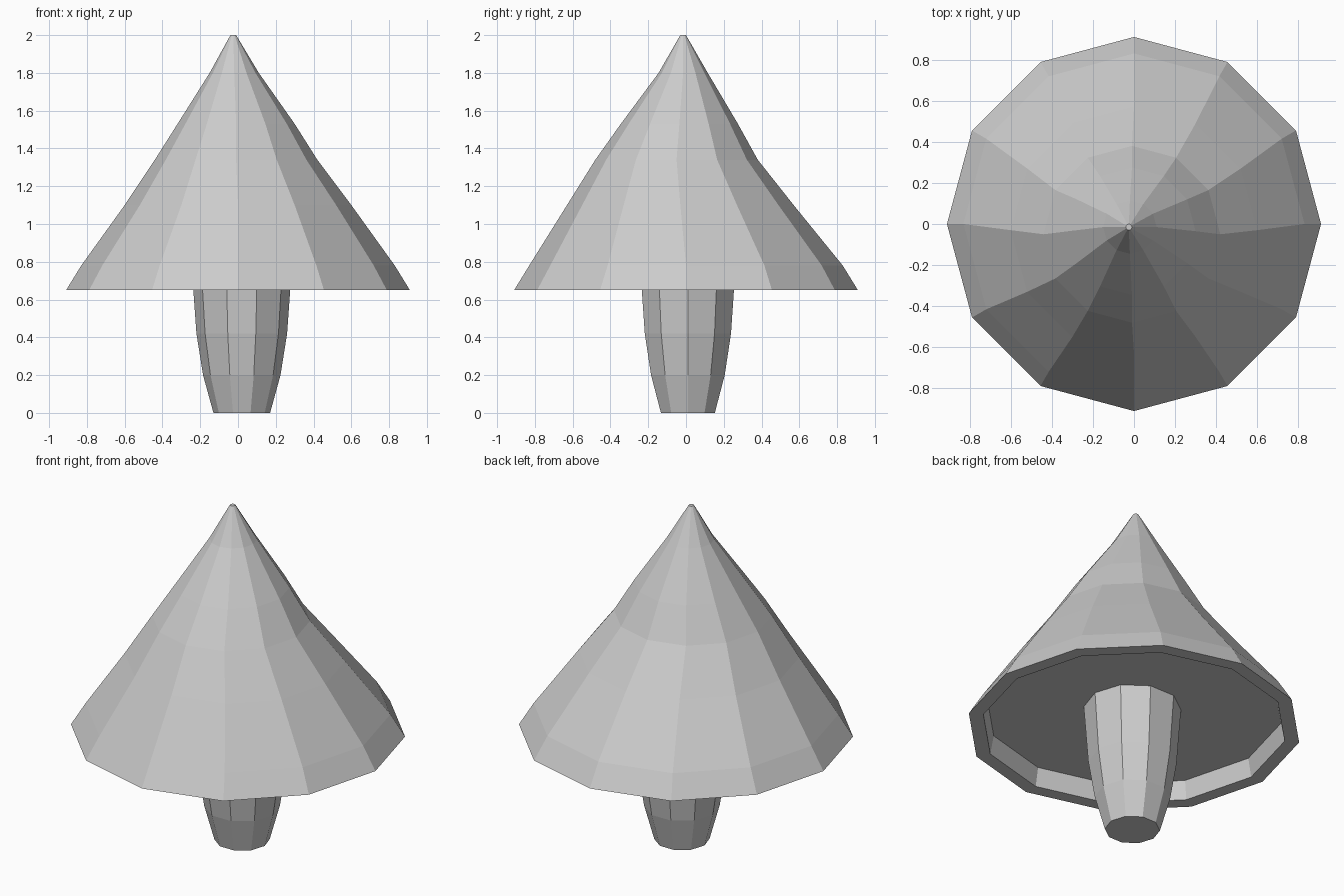
import bpy, bmesh, math

cube = bpy.data.objects.get("Cube")
if cube:
    bpy.data.objects.remove(cube, do_unlink=True)

grey = bpy.data.materials.new("plain grey")
grey.use_nodes = True
colour = (0.6, 0.6, 0.6, 1)
grey.diffuse_color = colour
grey.node_tree.nodes["Principled BSDF"].inputs["Base Color"].default_value = colour


def loft(name, sides, rings):
    """Flat-faced loft through rings of (height, radius, centre x, centre y)."""
    bm = bmesh.new()
    loops = []
    for z, r, cx, cy in rings:
        angles = [math.tau * i / sides for i in range(sides)]
        loops.append([bm.verts.new((cx + r * math.cos(a), cy + r * math.sin(a), z))
                      for a in angles])
    for low, high in zip(loops, loops[1:]):
        for i in range(sides):
            j = (i + 1) % sides
            bm.faces.new((low[i], low[j], high[j], high[i]))
    bm.faces.new(loops[0][::-1])
    bm.faces.new(loops[-1])
    bmesh.ops.recalc_face_normals(bm, faces=bm.faces)
    mesh = bpy.data.meshes.new(name)
    bm.to_mesh(mesh)
    bm.free()
    mesh.materials.append(grey)
    obj = bpy.data.objects.new(name, mesh)
    bpy.context.collection.objects.link(obj)
    return obj


# Stem: ten sides, tapering to a narrow foot
loft("stem", 10, [
    (0, 0.15, 0.02, 0.01),
    (0.2, 0.205, 0.02, 0.01),
    (0.42, 0.24, 0.02, 0.01),
    (0.77, 0.265, 0.02, 0.01),
])

# Cap: recessed underside, flat rim, then a slightly leaning cone
loft("cap", 12, [
    (0.76, 0.81, 0, 0),
    (0.65, 0.83, 0, 0),
    (0.65, 0.91, 0, 0),
    (0.78, 0.83, 0, 0),
    (1.1, 0.6, 0, -0.03),
    (1.34, 0.43, -0.01, -0.05),
    (1.53, 0.31, -0.01, -0.035),
    (1.8, 0.13, -0.02, -0.015),
    (2, 0.015, -0.025, -0.015),
])
